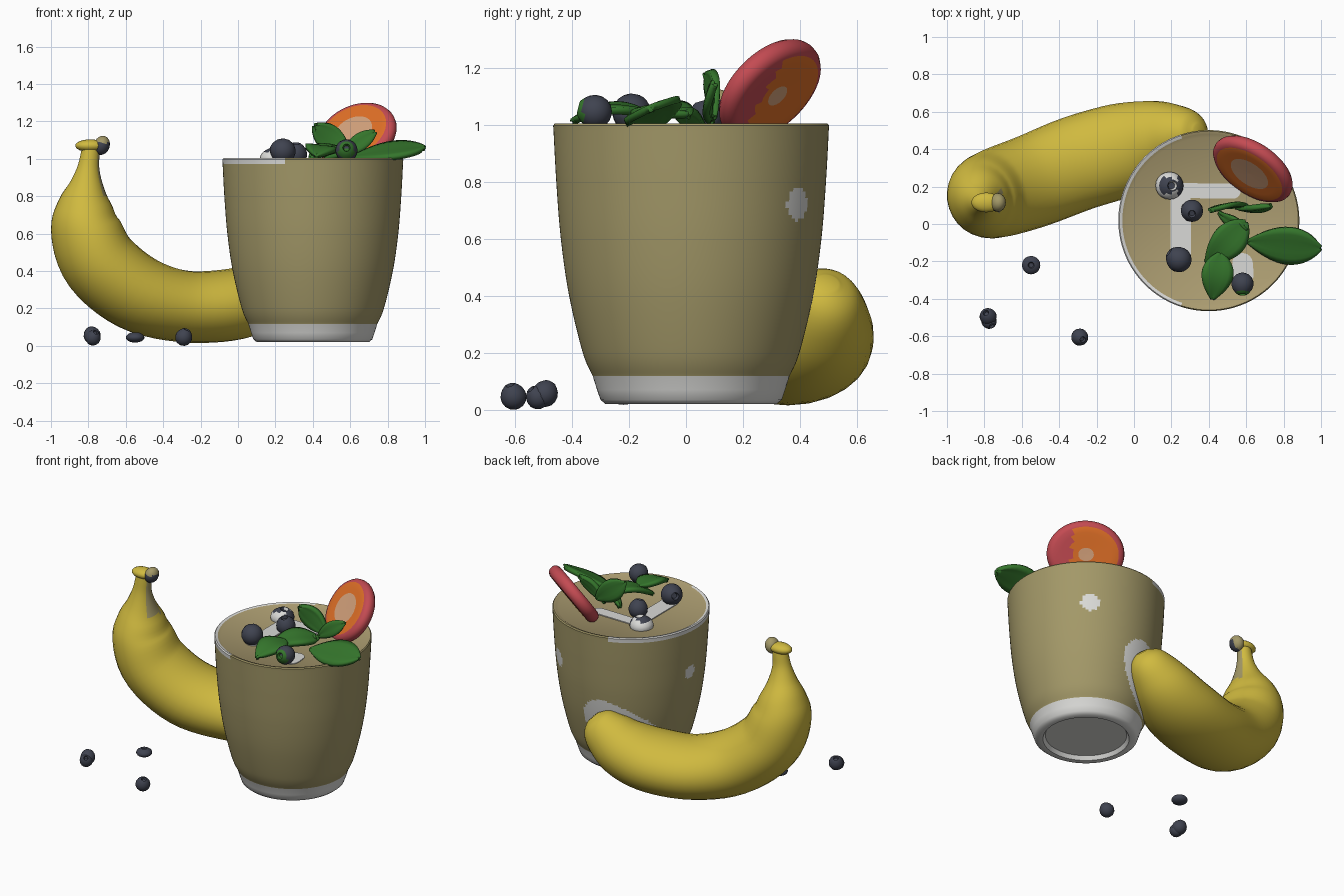
import bpy, bmesh, math
from mathutils import Vector, Matrix

if "Cube" in bpy.data.objects:
    bpy.data.objects.remove(bpy.data.objects["Cube"])

COLORS = {
    "cup_olive_tan": (.365, .315, .138), "smoothie_tan": (.41, .335, .165), "white": (.70, .70, .68),
    "banana_yellow": (.63, .49, .05), "berry_blue": (.05, .056, .08), "leaf_green": (.035, .18, .025),
    "strawberry_red": (.55, .07, .085), "strawberry_orange": (.74, .16, .02), "pale_flesh": (.66, .36, .2),
}
MATS = {}
for n, c in COLORS.items():
    m = bpy.data.materials.new(n)
    m.diffuse_color = (*c, 1)
    m.use_nodes = True
    m.node_tree.nodes["Principled BSDF"].inputs["Base Color"].default_value = m.diffuse_color
    MATS[n] = m


def finish(name, bm, mats, rule=None, angle=40):
    """Turn a bmesh into a smooth object; rule(face) returns a material index."""
    bmesh.ops.remove_doubles(bm, verts=bm.verts, dist=1e-5)
    bmesh.ops.recalc_face_normals(bm, faces=bm.faces)
    bm.normal_update()
    if rule:
        for f in bm.faces:
            f.material_index = rule(f)
    me = bpy.data.meshes.new(name)
    bm.to_mesh(me)
    bm.free()
    for n in mats:
        me.materials.append(MATS[n])
    ob = bpy.data.objects.new(name, me)
    bpy.context.collection.objects.link(ob)
    bpy.ops.object.select_all(action='DESELECT')
    ob.select_set(True)
    bpy.context.view_layer.objects.active = ob
    bpy.ops.object.shade_smooth_by_angle(angle=math.radians(angle))
    return ob


def skin(bm, rings):
    """Bridge closed rings of points and cap both ends."""
    vs = [[bm.verts.new(p) for p in r] for r in rings]
    n = len(vs[0])
    for a, b in zip(vs, vs[1:]):
        for i in range(n):
            bm.faces.new((a[i], a[(i + 1) % n], b[(i + 1) % n], b[i]))
    bm.faces.new(vs[0])
    bm.faces.new(vs[-1])


def lathe(profile, seg, mat=Matrix()):
    bm = bmesh.new()
    skin(bm, [[mat @ Vector((max(r, .001) * math.cos(2 * math.pi * i / seg),
                             max(r, .001) * math.sin(2 * math.pi * i / seg), z)) for i in range(seg)]
              for r, z in profile])
    return bm


def smooth_path(pts, steps):
    """Catmull-Rom resampling of tuples of any size."""
    out = []
    for i in range(len(pts) - 1):
        p = [pts[max(0, min(len(pts) - 1, i + k))] for k in (-1, 0, 1, 2)]
        for s in range(steps):
            t = s / steps
            out.append(tuple(.5 * (2 * b + (c - a) * t + (2 * a - 5 * b + 4 * c - d) * t * t
                                   + (3 * b - a - 3 * c + d) * t ** 3) for a, b, c, d in zip(*p)))
    return out + [tuple(pts[-1])]


# Banana: x, y, z, thickness in the bend, thickness sideways
path = [(-.785, .115, 1.085, .045, .04), (-.79, .115, 1.03, .05, .045), (-.80, .115, .95, .06, .057),
        (-.81, .12, .86, .092, .095), (-.82, .13, .75, .148, .165), (-.812, .14, .62, .188, .215),
        (-.735, .165, .44, .205, .24), (-.54, .23, .282, .205, .25), (-.30, .325, .212, .192, .255),
        (-.05, .40, .218, .192, .25), (.12, .455, .268, .185, .21), (.24, .48, .345, .158, .16),
        (.32, .49, .415, .11, .105), (.35, .495, .445, .04, .04)]
side = Vector((-.31, .95, 0)).normalized()
pts = smooth_path(path, 5)
rings = []
for i, p in enumerate(pts):
    c = Vector(p[:3])
    t = (Vector(pts[min(i + 1, len(pts) - 1)][:3]) - Vector(pts[max(i - 1, 0)][:3])).normalized()
    s = (side - t * side.dot(t)).normalized()
    b = t.cross(s)
    rings.append([c + s * p[4] * math.cos(k * math.pi / 14) + b * p[3] * math.sin(k * math.pi / 14) for k in range(28)])
bm = bmesh.new()
skin(bm, rings)
finish("banana", bm, ["banana_yellow", "cup_olive_tan"],
       lambda f: int(.8 < f.calc_center_median().z < 1.04 and f.normal.x > .8), 60)


# Flared end of the banana stem
def ball(name, loc, size, mats, rule=None, tilt=0):
    bm = bmesh.new()
    bmesh.ops.create_uvsphere(bm, u_segments=20, v_segments=12, radius=1,
                              matrix=Matrix.Translation(loc) @ Matrix.Rotation(tilt, 4, 'Y') @ Matrix.Diagonal((*size, 1)))
    finish(name, bm, mats, rule, 60)


ball("banana_stem_flare", (-.79, .115, 1.07), (.08, .053, .034), ["banana_yellow"])
ball("banana_stem_end", (-.728, .115, 1.072), (.042, .05, .052), ["cup_olive_tan", "berry_blue"],
     lambda f: int(f.calc_center_median().z < 1.085 and f.normal.y < .3), .3)

# Cup filled with smoothie: white foot, white spots, white left rim and white line along the banana
CX, CY = .40, .018
wall = smooth_path([(.345, .118), (.38, .2), (.428, .4), (.457, .6), (.473, .8), (.483, .985)], 17)
profile = [(0, .045), (.25, .045), (.265, .02), (.30, .02), (.318, .035), (.33, .07)] + wall + \
          [(.484, .997), (.478, 1.004), (.462, 1.0), (.445, .989), (0, .985)]
SPOTS = [(Vector((.68, .39, .72)), .057), (Vector((-.065, .05, .69)), .045)]
TIP = [(Vector(p[:3]), p[3] + .028) for p in pts if p[0] > -.1]


def cup_rule(f):
    c = f.calc_center_median()
    r = math.hypot(c.x - CX, c.y - CY)
    if c.z < .117 or any((c - s).length < d for s, d in SPOTS):
        return 1
    if r > .3 and any((c - s).length < d for s, d in TIP):
        return 1
    if c.z > .975 and r > .468 and c.x < .25:
        return 1
    return 2 if r < .47 and c.z > .98 else 0


finish("smoothie_cup", lathe(profile, 160, Matrix.Translation((CX, CY, 0))),
       ["cup_olive_tan", "white", "smoothie_tan"], cup_rule)


# White streaks lying on the smoothie surface
def streak(name, a, b, w):
    a, b = Vector((*a, 0)), Vector((*b, 0))
    ang = math.atan2(b.y - a.y, b.x - a.x)
    out = []
    for i in range(20):
        t = ang - math.pi / 2 + math.pi * (i % 10) / 9 + math.pi * (i // 10)
        out.append((b if i < 10 else a) + w * Vector((math.cos(t), math.sin(t), 0)))
    bm = bmesh.new()
    skin(bm, [[p + Vector((0, 0, z)) for p in out] for z in (.984, .993)])
    finish(name, bm, ["white"])


streak("cream_streak_long", (.2, .18), (.53, .175), .04)
streak("cream_streak_front", (.25, .12), (.25, -.18), .055)
streak("cream_streak_small", (.58, -.21), (.585, -.27), .055)


# Blueberries with a hollow crown
def berry(name, loc, r, axis=(0, 0, 1), squash=1, mats=("berry_blue",), rule=None):
    prof = [(0, .68), (.24, .7), (.3, .86), (.34, 1.0), (.44, .96), (.64, .78), (.86, .5), (.98, .15),
            (.98, -.2), (.84, -.55), (.58, -.82), (.28, -.96), (0, -1)]
    m = Matrix.Translation(loc) @ Matrix.Diagonal((1, 1, squash, 1)) @ \
        Vector(axis).to_track_quat('Z', 'Y').to_matrix().to_4x4() @ Matrix.Scale(r, 4)
    finish(name, lathe(prof, 20, m), list(mats), rule)


berry("loose_berry_left", (-.78, -.495, .056), .046, (-.3, .5, 1))
berry("loose_berry_left_lump", (-.775, -.52, .043), .041, (.3, -.5, .6))
berry("loose_berry_middle", (-.55, -.22, .045), .05, (0, 0, 1), .55)
berry("loose_berry_right", (-.29, -.605, .046), .046, (.4, -.3, 1))
berry("top_berry_back", (.31, .07, 1.025), .06, (0, -.3, 1))
berry("top_berry_front", (.24, -.19, 1.042), .068, (-.7, .5, .2))
berry("top_berry_leafy", (.58, -.32, 1.045), .06, (0, -1, .25), 1, ("berry_blue", "leaf_green"),
      lambda f: int(f.calc_center_median().y < -.36))
berry("top_berry_creamy", (.19, .205, 1.0), .075, (.2, 0, 1), .75, ("berry_blue", "white"),
      lambda f: int(f.normal.z < .8 and f.normal.x < .6))


# Mint leaves: arched, rounded, slightly creased blades
def leaf(name, base, tip, w, side, arch=.03, crease=.012):
    a, b = Vector(base), Vector(tip)
    t = (b - a).normalized()
    s = Vector(side)
    s = (s - t * s.dot(t)).normalized()
    up = t.cross(s)
    bm = bmesh.new()
    grid = []
    for i in range(19):
        u = .5 - .498 * math.cos(math.pi * i / 18)
        wid = w * math.sin(math.pi * u ** 1.25) ** .6
        grid.append([bm.verts.new(a.lerp(b, u) + s * wid * v / 3
                                  + up * (arch * math.sin(math.pi * u) + crease * abs(v) / 3 - .012 * (v / 3) ** 2))
                     for v in range(-3, 4)])
    for r, q in zip(grid, grid[1:]):
        for k in range(6):
            bm.faces.new((r[k], r[k + 1], q[k + 1], q[k]))
    ob = finish(name, bm, ["leaf_green"], None, 50)
    mod = ob.modifiers.new("thickness", 'SOLIDIFY')
    mod.thickness, mod.offset = .026, 0


leaf("leaf_right", (.61, -.09, 1.0), (.997, -.125, 1.055), .105, (0, 1, .42), .015)
leaf("leaf_middle", (.39, -.20, 1.0), (.595, .01, 1.03), .09, (-1, 1, .2), .045)
leaf("leaf_front", (.42, -.395, 1.01), (.46, -.16, 1.045), .085, (-1, 0, .1), .03)
leaf("leaf_upright_left", (.60, .095, 1.03), (.41, .07, 1.175), .07, (.5, .1, .8), .015)
leaf("leaf_upright_right", (.55, .09, 1.01), (.73, .10, 1.14), .045, (-.5, .2, .8), .015)
leaf("leaf_small", (.46, .06, .99), (.60, -.03, 1.04), .035, (.4, .6, .5), .01)

# Strawberry slice: red skin, orange cut faces, pale heart
h = Vector((.82, -.57, 0)).normalized()
back = Vector((.57, .82, 0)).normalized()
lean = math.radians(35)
u = Vector((0, 0, math.cos(lean))) + back * math.sin(lean)
n = h.cross(u)
pos = Vector((.635, .293, 1.125))
frame = Matrix((h, u, n)).transposed().to_4x4()
frame = Matrix.Translation(pos) @ frame @ Matrix.Diagonal((.24, .205, 1, 1))
half = [(0, .036), (.2, .037), (.34, .037), (.48, .038), (.66, .038), (.84, .038), (.93, .031), (.985, .016)]
prof = half + [(1, 0)] + [(r, -z * 1.15) for r, z in reversed(half)]


def slice_rule(f):
    d = f.calc_center_median() - pos
    x, y, front = d.dot(h) / .24, d.dot(u) / .205, d.dot(n) > 0
    r = math.hypot(x, y)
    if r > .86 or (not front and (x > .38 or r > .82)):
        return 0
    return 2 if r < (.5 if front else .15) else 1


finish("strawberry_slice", lathe(prof, 64, frame), ["strawberry_red", "strawberry_orange", "pale_flesh"], slice_rule)
